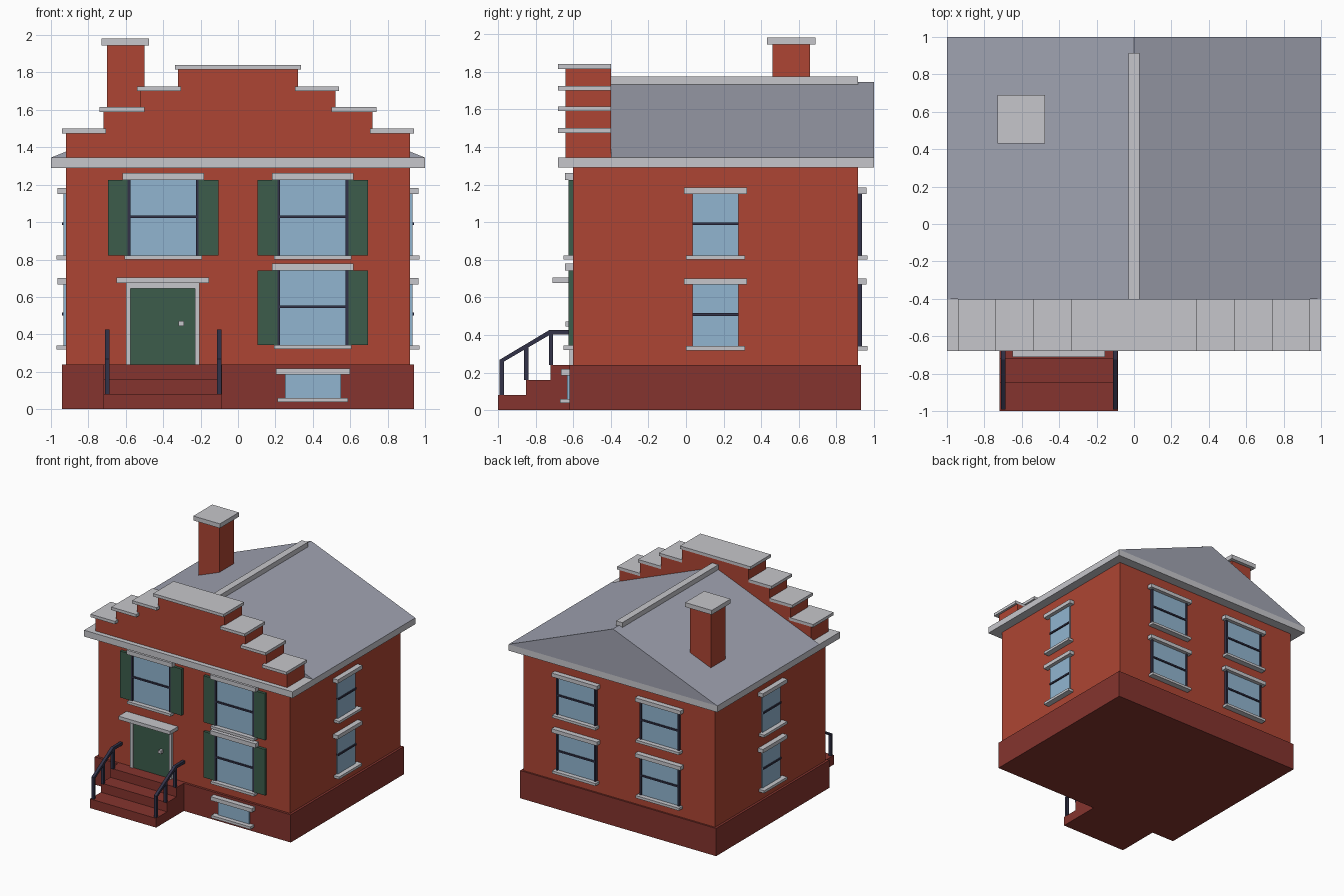
import bpy, bmesh
from mathutils import Matrix, Vector

if "Cube" in bpy.data.objects:
    bpy.data.objects.remove(bpy.data.objects["Cube"])


def material(name, rgb):
    m = bpy.data.materials.new(name)
    lin = [(c / 255 / 12.92) if c < 10 else ((c / 255 + 0.055) / 1.055) ** 2.4 for c in rgb]
    m.diffuse_color = (*lin, 1)
    m.use_nodes = True
    m.node_tree.nodes["Principled BSDF"].inputs["Base Color"].default_value = m.diffuse_color
    return m


BRICK = material("red brick", (174, 69, 51))
BASE = material("dark red base", (133, 52, 46))
TRIM = material("light grey trim", (198, 198, 203))
ROOF = material("slate roof", (160, 163, 177))
GLASS = material("window glass", (145, 181, 208))
GREEN = material("green paint", (60, 92, 75))
IRON = material("dark iron", (50, 50, 72))


def finish(name, bm, mat):
    bmesh.ops.recalc_face_normals(bm, faces=bm.faces)
    me = bpy.data.meshes.new(name)
    bm.to_mesh(me)
    bm.free()
    me.materials.append(mat)
    ob = bpy.data.objects.new(name, me)
    bpy.context.collection.objects.link(ob)
    return ob


def box(name, x, y, z, mat, frame=Matrix()):
    """Box from (min, max) ranges, optionally placed by a frame matrix."""
    bm = bmesh.new()
    bmesh.ops.create_cube(bm, size=1)
    size = Vector((x[1] - x[0], y[1] - y[0], z[1] - z[0]))
    mid = Vector((sum(x) / 2, sum(y) / 2, sum(z) / 2))
    bm.transform(frame @ Matrix.Translation(mid) @ Matrix.Diagonal((*size, 1)))
    return finish(name, bm, mat)


def prism(name, outline, axis, lo, hi, mat):
    """Extrude a 2D outline along 'x' (outline is y,z) or 'y' (outline is x,z)."""
    bm = bmesh.new()
    vec = (lambda a, b: (lo, a, b)) if axis == 'x' else (lambda a, b: (a, lo, b))
    face = bm.faces.new([bm.verts.new(vec(a, b)) for a, b in outline])
    ext = bmesh.ops.extrude_face_region(bm, geom=[face])
    move = Vector((hi - lo, 0, 0)) if axis == 'x' else Vector((0, hi - lo, 0))
    bmesh.ops.translate(bm, vec=move, verts=[v for v in ext['geom'] if isinstance(v, bmesh.types.BMVert)])
    return finish(name, bm, mat)


# Main masses
box("base", (-.94, .94), (-.62, .93), (0, .24), BASE)
box("walls", (-.92, .92), (-.60, .915), (.24, 1.29), BRICK)
box("cornice", (-1, 1), (-.68, 1), (1.29, 1.345), TRIM)

# Gable roof and ridge cap
prism("roof", [(-1, 1.345), (1, 1.345), (0, 1.745)], 'y', -.40, 1.0, ROOF)
box("ridge_cap", (-.03, .03), (-.40, .915), (1.72, 1.775), TRIM)

# Stepped front parapet with cap stones: half width, brick top, cap inner edge
steps = [(.92, 1.475, .705), (.72, 1.59, .50), (.52, 1.70, .305), (.32, 1.815, None)]
half = []
z = 1.345
for w, top, _ in steps:
    half += [(w, z), (w, top)]
    z = top
prism("parapet", half + [(-x, h) for x, h in reversed(half)], 'y', -.64, -.40, BRICK)
for w, top, inner in steps:
    spans = [(inner, w + .02), (-w - .02, -inner)] if inner else [(-w - .018, w + .018)]
    for s in spans:
        box("parapet_cap", s, (-.68, -.40), (top, top + .025), TRIM)

# Chimney
box("chimney", (-.70, -.50), (.46, .66), (1.40, 1.945), BRICK)
box("chimney_cap", (-.73, -.475), (.43, .69), (1.945, 1.983), TRIM)


def window(frame, c, z0, z1, w, lintel_h, strips=True, shutters=False, bar=True,
           over=.028, depth=.045):
    """Window on a wall facing local -y; c = centre, w = half opening width."""
    g = w - .015 if strips else w
    box("window_glass", (c - g, c + g), (-.012, .01), (z0, z1), GLASS, frame)
    if bar:
        m = (z0 + z1) / 2 + .005
        box("window_bar", (c - g, c + g), (-.022, .01), (m - .007, m + .007), IRON, frame)
    box("lintel", (c - w - over, c + w + over), (-depth, .01), (z1, z1 + lintel_h), TRIM, frame)
    box("sill", (c - w - over + .01, c + w + over - .01), (-depth - .006, .01), (z0 - .022, z0), TRIM, frame)
    for s in (-1, 1):
        if strips:
            box("window_jamb", sorted((c + s * g, c + s * w)), (-.022, .01), (z0, z1), IRON, frame)
        if shutters:
            box("shutter", sorted((c + s * w, c + s * (w + .105))), (-.024, .01), (z0, z1), GREEN, frame)


front = Matrix.Translation((0, -.60, 0))
back = Matrix.Translation((0, .915, 0)) @ Matrix.Rotation(3.14159265, 4, 'Z')
right = Matrix.Translation((.92, 0, 0)) @ Matrix.Rotation(3.14159265 / 2, 4, 'Z')
left = Matrix.Translation((-.92, 0, 0)) @ Matrix.Rotation(-3.14159265 / 2, 4, 'Z')

# Front windows with shutters, and the small basement window
for c, z0, z1 in ((-.40, .822, 1.225), (.40, .822, 1.225), (.40, .343, .742)):
    window(front, c, z0, z1, .19, .037, shutters=True)
window(Matrix.Translation((0, -.62, 0)), .40, .06, .185, .15, .033,
       strips=False, bar=False, over=.048)

# Back and side windows on both floors
for z0, z1 in ((.822, 1.15), (.34, .667)):
    for c in (-.40, .40):
        window(back, c, z0, z1, .19, .033)
    window(right, .157, z0, z1, .123, .033, strips=False, over=.045)
    window(left, -.157, z0, z1, .123, .033, strips=False, over=.045)

# Front door
box("door_frame_top", (-.60, -.205), (-.62, -.59), (.645, .675), TRIM)
for s in ((-.60, -.575), (-.23, -.205)):
    box("door_frame_side", s, (-.62, -.59), (.24, .645), TRIM)
box("door", (-.575, -.23), (-.61, -.59), (.24, .645), GREEN)
box("door_hood", (-.65, -.155), (-.71, -.59), (.675, .705), TRIM)
box("door_handle", (-.317, -.29), (-.64, -.60), (.445, .472), TRIM)

# Entrance steps
prism("entrance_steps", [(-.61, 0), (-1, 0), (-1, .08), (-.85, .08), (-.85, .16),
                         (-.72, .16), (-.72, .24), (-.61, .24)], 'x', -.72, -.085, BASE)

# Railings on both sides of the steps
for x in ((-.712, -.687), (-.113, -.088)):
    for y, z0, z1 in ((-.98, .08, .26), (-.85, .16, .335), (-.718, .24, .415)):
        box("rail_post", x, (y - .011, y + .011), (z0, z1), IRON)
    prism("handrail", [(-.991, .245), (-.72, .403), (-.60, .403), (-.60, .427),
                       (-.725, .427), (-.991, .268)], 'x', *x, IRON)
